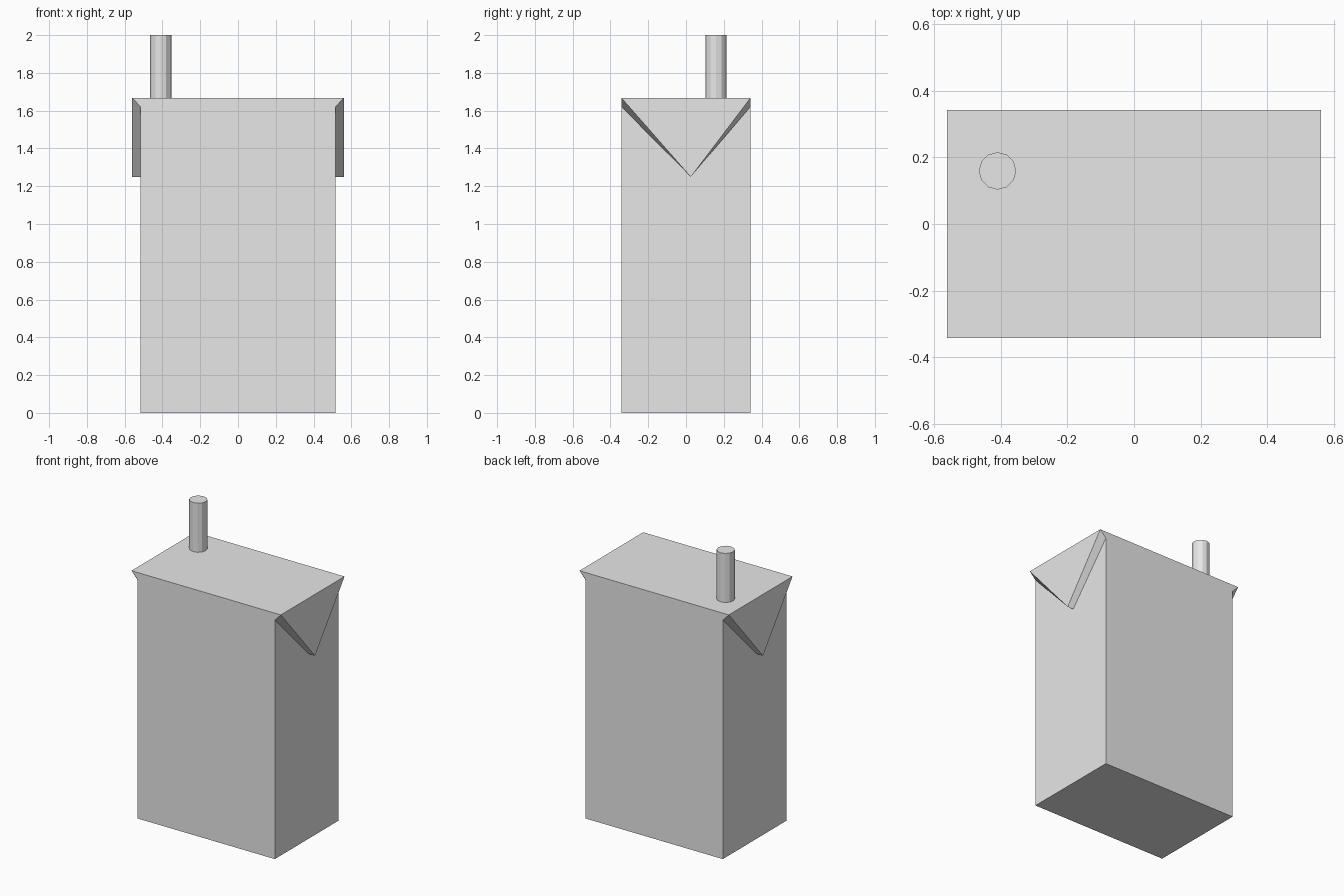
import bpy
import bmesh

cube = bpy.data.objects.get("Cube")
if cube:
    bpy.data.objects.remove(cube, do_unlink=True)

HALF_W, FLAP_X, HALF_D = 0.515, 0.56, 0.341
TOP, FOLD, TIP_Z, TIP_Y = 1.667, 1.62, 1.25, 0.025

grey = bpy.data.materials.new("plain grey")
grey.use_nodes = True
grey.diffuse_color = (0.8, 0.8, 0.8, 1)
grey.node_tree.nodes["Principled BSDF"].inputs["Base Color"].default_value = (0.8, 0.8, 0.8, 1)


def add_object(name, bm):
    bmesh.ops.recalc_face_normals(bm, faces=bm.faces)
    mesh = bpy.data.meshes.new(name)
    bm.to_mesh(mesh)
    bm.free()
    mesh.materials.append(grey)
    obj = bpy.data.objects.new(name, mesh)
    bpy.context.collection.objects.link(obj)
    return obj


# Carton: each end is the other turned half round, with a folded triangular flap
bm = bmesh.new()
ends = []
for s in (1, -1):
    def vert(x, y, z):
        return bm.verts.new((s * x, s * y, z))

    v = {"tip_in": vert(HALF_W, TIP_Y, TIP_Z), "tip_out": vert(FLAP_X, TIP_Y, TIP_Z)}
    for side, y in (("near", -HALF_D), ("far", HALF_D)):
        v[side] = [vert(HALF_W, y, 0), vert(HALF_W, y, FOLD), vert(FLAP_X, y, TOP)]
    near, far = v["near"], v["far"]
    # end wall, flap face and the two flap undersides
    bm.faces.new((near[0], far[0], far[1], v["tip_in"], near[1]))
    bm.faces.new((near[2], v["tip_out"], far[2]))
    for col in (near, far):
        bm.faces.new((col[1], v["tip_in"], v["tip_out"], col[2]))
    ends.append(v)

# Front and back walls, base and top
a, b = ends
bm.faces.new(a["near"] + b["far"][::-1])
bm.faces.new(a["far"] + b["near"][::-1])
for level in (0, 2):
    bm.faces.new((a["near"][level], a["far"][level], b["near"][level], b["far"][level]))
add_object("carton", bm)

# Straw
bm = bmesh.new()
bmesh.ops.create_cone(bm, cap_ends=True, segments=12, radius1=0.056, radius2=0.056, depth=2 - TOP)
straw = add_object("straw", bm)
straw.location = (-0.409, 0.159, (2 + TOP) / 2)
